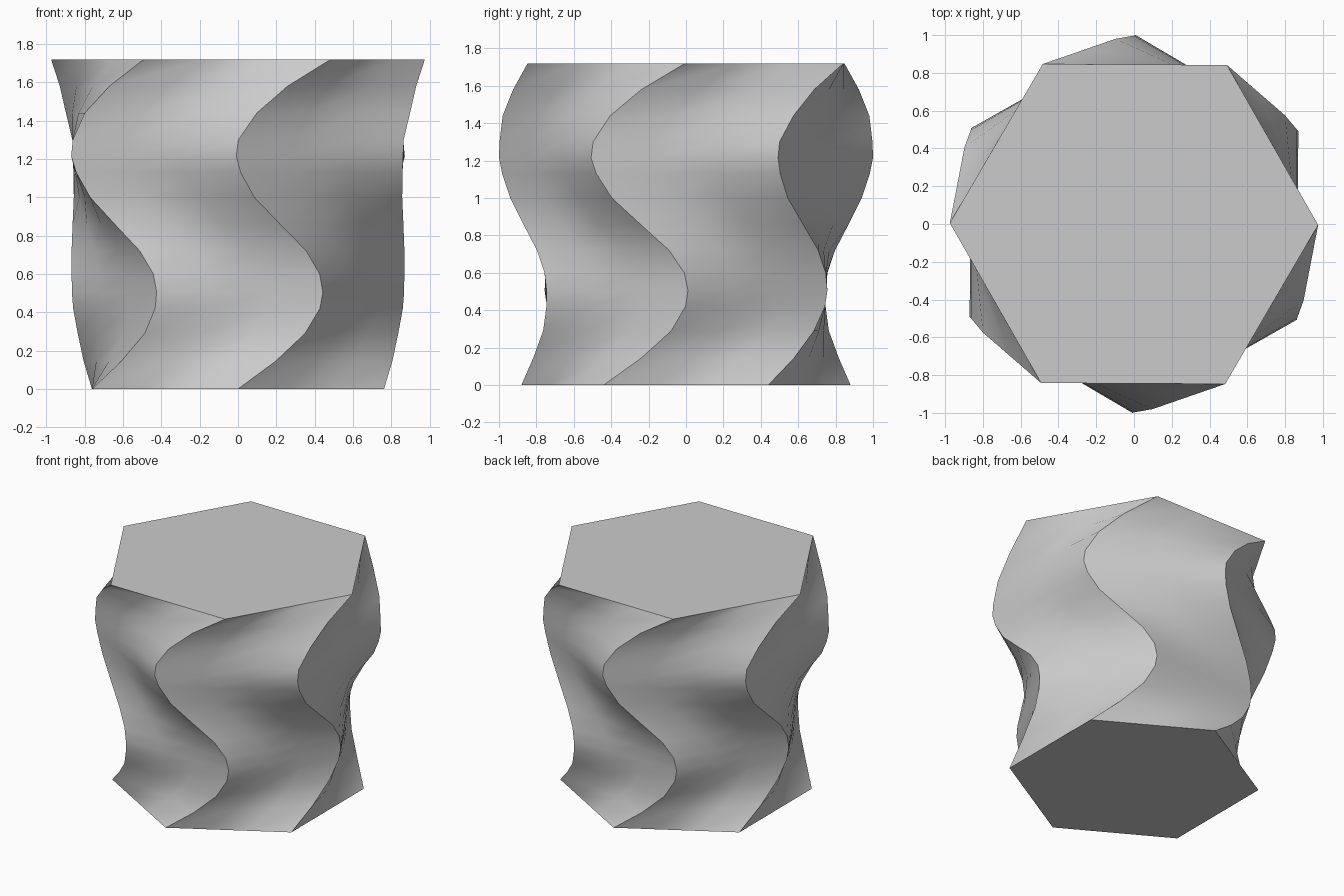
import bpy, bmesh, math

cube = bpy.data.objects.get("Cube")
if cube:
    bpy.data.objects.remove(cube)

grey = bpy.data.materials.new("plain_grey")
grey.use_nodes = True
colour = (0.6, 0.6, 0.6, 1)
grey.diffuse_color = colour
grey.node_tree.nodes["Principled BSDF"].inputs["Base Color"].default_value = colour

# Rings of the twisted column: height, corner radius, twist in degrees
RINGS = [
    (0, 0.88, 0), (0.145, 0.84, 13.5), (0.29, 0.84, 24.6), (0.42, 0.86, 29.8),
    (0.505, 0.867, 30.7), (0.6, 0.868, 29.4), (0.72, 0.873, 24.1),
    (0.86, 0.897, 14.2), (1.0, 0.944, 5.2), (1.13, 0.983, 0.8),
    (1.215, 1.0, -0.5), (1.3, 0.997, 0.1), (1.44, 0.985, 5.7),
    (1.58, 0.96, 15.6), (1.72, 0.975, 29.7),
]
SIDES, SPLITS = 6, 3


def corner(radius, twist, i):
    a = math.radians(twist - 90 + i * 360 / SIDES)
    return radius * math.cos(a), radius * math.sin(a)


# Each ring is a hexagon with its straight sides split evenly
bm = bmesh.new()
loops = []
for z, radius, twist in RINGS:
    loop = []
    for i in range(SIDES):
        ax, ay = corner(radius, twist, i)
        bx, by = corner(radius, twist, i + 1)
        for s in range(SPLITS):
            t = s / SPLITS
            loop.append(bm.verts.new((ax + (bx - ax) * t, ay + (by - ay) * t, z)))
    loops.append(loop)

# Walls between neighbouring rings, then the flat caps
n = SIDES * SPLITS
for low, high in zip(loops, loops[1:]):
    for i in range(n):
        j = (i + 1) % n
        bm.faces.new((low[i], low[j], high[j], high[i]))
bm.faces.new(loops[0][::-1])
bm.faces.new(loops[-1])

mesh = bpy.data.meshes.new("twisted_hexagonal_column")
bm.to_mesh(mesh)
bm.free()
mesh.materials.append(grey)
column = bpy.data.objects.new("twisted_hexagonal_column", mesh)
bpy.context.collection.objects.link(column)

# Smooth walls with crisp corner edges
bpy.ops.object.select_all(action='DESELECT')
column.select_set(True)
bpy.context.view_layer.objects.active = column
bpy.ops.object.shade_smooth_by_angle(angle=math.radians(35))
